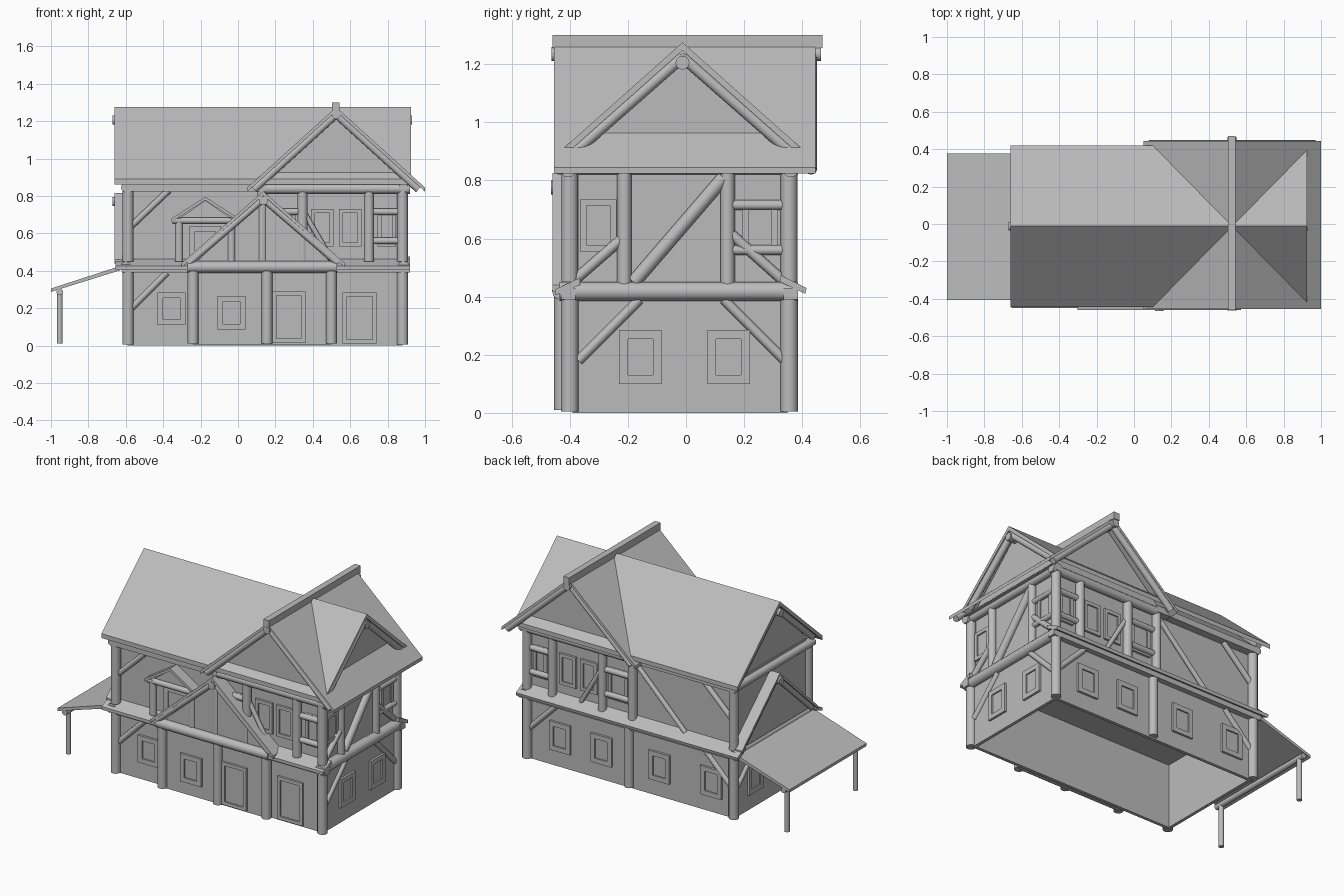
import bpy, bmesh, math
from mathutils import Vector

if "Cube" in bpy.data.objects:
    bpy.data.objects.remove(bpy.data.objects["Cube"])

MAT = bpy.data.materials.new("plain grey")
MAT.diffuse_color = (0.5, 0.5, 0.5, 1)
MAT.use_nodes = True
MAT.node_tree.nodes["Principled BSDF"].inputs["Base Color"].default_value = MAT.diffuse_color


def finish(name, bm, smooth=False):
    bmesh.ops.recalc_face_normals(bm, faces=bm.faces)
    me = bpy.data.meshes.new(name)
    bm.to_mesh(me)
    bm.free()
    me.materials.append(MAT)
    if smooth:
        for p in me.polygons:
            p.use_smooth = len(p.vertices) == 4
    ob = bpy.data.objects.new(name, me)
    bpy.context.collection.objects.link(ob)
    return ob


def add_box(bm, lo, hi):
    r = bmesh.ops.create_cube(bm, size=1)
    for v in r["verts"]:
        v.co = [(lo[i] + hi[i]) / 2 + v.co[i] * (hi[i] - lo[i]) for i in range(3)]


def box(name, lo, hi):
    bm = bmesh.new()
    add_box(bm, lo, hi)
    return finish(name, bm)


def prism(name, pts, axis, a, b):
    """Profile (y,z) run along x, or (x,z) run along y."""
    bm = bmesh.new()
    put = (lambda u, z, t: (t, u, z)) if axis == "x" else (lambda u, z, t: (u, t, z))
    f = bm.faces.new([bm.verts.new(put(u, z, a)) for u, z in pts])
    r = bmesh.ops.extrude_face_region(bm, geom=[f])
    vs = [g for g in r["geom"] if isinstance(g, bmesh.types.BMVert)]
    bmesh.ops.translate(bm, verts=vs, vec=put(0, 0, b - a))
    return finish(name, bm)


def log(name, p, q, r=0.028):
    """Round timber between two points."""
    p, q = Vector(p), Vector(q)
    bm = bmesh.new()
    bmesh.ops.create_cone(bm, cap_ends=True, segments=12, radius1=r, radius2=r, depth=(q - p).length)
    m = (q - p).to_track_quat("Z", "Y").to_matrix().to_4x4()
    m.translation = (p + q) / 2
    bmesh.ops.transform(bm, matrix=m, verts=bm.verts)
    return finish(name, bm, True)


def at(axis, u, t, z):
    return (t, u, z) if axis == "x" else (u, t, z)


def gable_roof(name, axis, c, h, ze, zr, a, b, t):
    prism(name, [(c - h, ze), (c, zr), (c + h, ze), (c + h, ze - t), (c, zr - t), (c - h, ze - t)], axis, a, b)


def rafters(name, axis, c, h, ze, zr, t, r=0.02):
    for s in (-1, 1):
        log(name, at(axis, c + s * h, t, ze), at(axis, c, t, zr), r)


def window(name, axis, t, out, u0, u1, z0, z1, w=0.03):
    """Frame standing proud of the wall with a recessed pane."""
    bm = bmesh.new()

    def part(a, b, c, d, depth):
        ts = sorted((t - out * 0.004, t + out * depth))
        add_box(bm, at(axis, a, ts[0], c), at(axis, b, ts[1], d))
    part(u0, u0 + w, z0, z1, 0.014)
    part(u1 - w, u1, z0, z1, 0.014)
    part(u0 + w, u1 - w, z0, z0 + w, 0.014)
    part(u0 + w, u1 - w, z1 - w, z1, 0.014)
    part(u0 + w, u1 - w, z0 + w, z1 - w, 0.005)
    finish(name, bm)


XL, XR, YF, YB = -0.59, 0.88, -0.39, 0.35
CY = -0.012

# ground floor, open underneath
for nm, lo, hi in (("front_wall", (XL, YF, 0), (XR, YF + .02, .43)),
                   ("back_wall", (XL, YB - .02, 0), (XR, YB, .43)),
                   ("left_wall", (XL, YF, 0), (XL + .02, YB, .43)),
                   ("right_wall", (XR - .02, YF, 0), (XR, YB, .43)),
                   ("upper_floor", (XL, YF, .41), (XR, YB, .45)),
                   ("porch_bay_wall", (-.24, -.42, .005), (.5, YF, .43))):
    box(nm, lo, hi)

# upper storey and gable end walls
box("upper_walls", (XL, -.37, .44), (.87, .335, .88))
prism("main_gable_infill", [(-.40, .87), (CY, 1.24), (.37, .87)], "x", -.585, .87)
prism("cross_gable_infill", [(.12, .85), (.525, 1.24), (.93, .85)], "y", -.405, .375)

# corner and wall posts
for x in (-.588, .88):
    for y in (-.4, .355):
        log("corner_post", (x, y, .005), (x, y, .40), .03)
        log("upper_corner_post", (x, y, .45), (x, y, .85), .029)
for x in (-.24, .155, .5):
    log("front_post", (x, -.425, .01), (x, -.425, .40), .029)
log("back_post", (.155, .355, .01), (.155, .355, .42))
for x in (.13, .345, .70):
    for y in (-.4, .355):
        log("bay_post", (x, y, .45), (x, y, .84), .027)
for y in (-.212, .143):
    log("right_post", (.88, y, .44), (.88, y, .85), .025)

# horizontal beams
log("right_floor_beam", (.885, -.435, .418), (.885, .385, .418), .033)
log("front_gable_beam", (-.27, -.43, .42), (.53, -.43, .42), .031)
for y in (-.405, .36):
    log("bay_head_beam", (.13, y, .838), (.92, y, .838), .027)
    box("eave_beam", (-.61, y - .025, .825), (.15, y + .025, .865))
    box("floor_band", (-.62, y - .025, .39), (.92, y + .025, .43))
for x in (-.6, .885):
    log("end_head_beam", (x, -.43, .845), (x, .385, .845), .025)
log("left_floor_beam", (-.6, -.43, .42), (-.6, .385, .42), .03)

# skirt roofs between the floors
prism("front_skirt_roof", [(-.365, .465), (-.45, .425), (-.45, .405), (-.365, .44)], "x", -.655, .92)
prism("back_skirt_roof", [(.325, .475), (.415, .43), (.41, .41), (.325, .45)], "x", -.655, .92)

# main roof and cross roof
gable_roof("main_roof", "x", CY, .4325, .89, 1.275, -.66, .925, .028)
gable_roof("cross_roof", "y", .525, .475, .845, 1.275, -.455, .445, .022)
box("ridge_cap", (.502, -.46, 1.255), (.543, .47, 1.30))
log("cross_ridge_pole", (.525, -.462, 1.235), (.525, .465, 1.235), .024)
log("main_ridge_pole", (-.672, CY, 1.205), (.93, CY, 1.205), .024)
for t in (-.435, .43):
    rafters("cross_rafter", "y", .525, .44, .835, 1.235, t)
for t in (-.63, .905):
    rafters("main_rafter", "x", CY, .37, .90, 1.225, t)

# front gable
gable_roof("front_gable_roof", "y", .135, .437, .44, .825, -.46, -.34, .022)
prism("front_gable_face", [(-.24, .43), (.135, .79), (.51, .43)], "y", -.42, -.36)
rafters("front_gable_rafter", "y", .135, .40, .44, .785, -.438, .018)
log("front_gable_pole", (.135, -.465, .775), (.135, -.36, .775), .024)

# left end gable
gable_roof("left_gable_roof", "x", CY, .385, .46, .815, -.66, -.58, .02)
prism("left_gable_face", [(-.36, .45), (CY, .78), (.335, .45)], "x", -.625, -.58)
rafters("left_gable_rafter", "x", CY, .36, .45, .78, -.635, .018)
log("left_gable_pole", (-.672, CY, .77), (-.58, CY, .77), .024)

# side porch
prism("porch_roof", [(-1, .305), (-.60, .435), (-.60, .412), (-1, .287)], "y", -.405, .378)
for y in (-.36, .335):
    log("porch_post", (-.953, y, .01), (-.953, y, .29), .016)
log("porch_beam", (-.953, -.40, .287), (-.953, .373, .287), .018)

# small window dormer
gable_roof("dormer_roof", "y", -.175, .18, .68, .795, -.44, -.36, .018)
prism("dormer_face", [(-.33, .67), (-.175, .775), (-.02, .67)], "y", -.41, -.36)
for x in (-.315, -.035):
    log("dormer_post", (x, -.41, .45), (x, -.41, .68), .022)
log("dormer_beam", (-.35, -.415, .668), (0, -.415, .668), .018)
window("dormer_window", "y", -.37, -1, -.26, -.09, .47, .64)

# diagonal braces
for y in (-.395, .352):
    log("corner_brace", (-.58, y, .19), (-.38, y, .39), .017)
    log("upper_corner_brace", (-.58, y, .63), (-.37, y, .83), .017)
log("back_right_brace", (.87, .352, .19), (.67, .352, .39), .017)
for x in (.88, -.59):
    log("end_brace", (x, -.37, .18), (x, -.16, .39), .017)
    log("end_brace", (x, .34, .18), (x, .13, .39), .017)
log("right_main_brace", (.88, -.18, .45), (.88, .13, .81), .024)
log("right_front_brace", (.88, -.38, .46), (.88, -.22, .60), .018)
log("right_back_brace", (.88, .15, .62), (.88, .34, .45), .018)
log("back_wall_brace", (.13, .35, .83), (-.24, .35, .46), .015)
for y in (-.395, .35):
    log("bay_brace", (.36, y, .70), (.50, y, .46), .014)

# rails of the open end bays
for z in (.56, .715):
    log("right_rail", (.88, .15, z), (.88, .35, z), .017)
    for y in (-.395, .352):
        log("bay_rail", (.70, y, z), (.88, y, z), .018)
        log("bay_rail", (.13, y, z), (.345, y, z), .018)

# ground floor windows and doors
window("front_window", "y", YF, -1, -.43, -.28, .11, .285)
window("front_window", "y", -.42, -1, -.11, .04, .085, .265)
window("front_door", "y", -.42, -1, .185, .36, .015, .29, .022)
window("front_door", "y", YF, -1, .56, .74, .01, .285, .022)
for x in (.645, .35, -.06, -.43):
    window("back_window", "y", YB, 1, x - .074, x + .074, .10, .285)
for t, out in ((XR, 1), (XL, -1)):
    for y in (-.157, .147):
        window("end_window", "x", t, out, y - .073, y + .073, .10, .285)

# upper windows
for t, out in ((-.37, -1), (.335, 1)):
    for a, b in ((.17, .31), (.39, .51), (.54, .66), (.745, .845)):
        window("bay_window", "y", t, out, a, b, .53, .73, .022)
window("right_upper_window", "x", .87, 1, -.365, -.24, .555, .735, .022)
window("right_upper_window", "x", .87, 1, .195, .315, .55, .72, .022)
